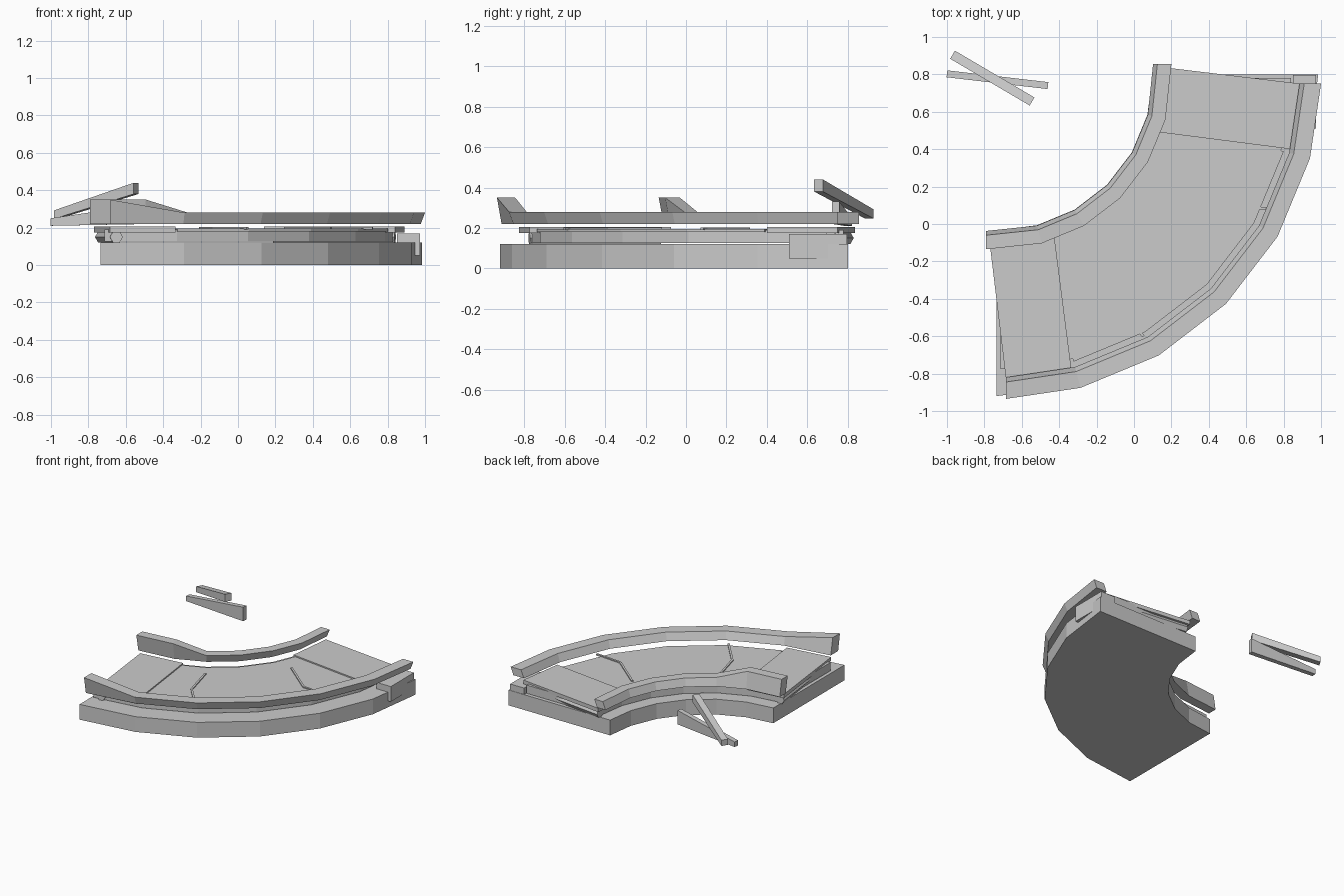
import bpy, bmesh, math
from mathutils import Vector

if "Cube" in bpy.data.objects:
    bpy.data.objects.remove(bpy.data.objects["Cube"])

CX, CY = -0.735, 0.80          # centre of the bend
STEPS = 6                      # 15 degree segments


def mesh_from_rings(name, rings):
    """Loft closed rings of points and cap both ends."""
    bm = bmesh.new()
    vs = [[bm.verts.new(p) for p in ring] for ring in rings]
    n = len(vs[0])
    for a, b in zip(vs, vs[1:]):
        for i in range(n):
            j = (i + 1) % n
            bm.faces.new((a[i], a[j], b[j], b[i]))
    bm.faces.new(vs[0][::-1])
    bm.faces.new(vs[-1])
    bmesh.ops.recalc_face_normals(bm, faces=bm.faces)
    me = bpy.data.meshes.new(name)
    bm.to_mesh(me)
    bm.free()
    ob = bpy.data.objects.new(name, me)
    bpy.context.collection.objects.link(ob)
    return ob


def arc_point(i, r, z, ext):
    """Point on the bend; the two ends are moved along the path by ext."""
    a = -math.radians(90) * i / STEPS
    x, y = CX + r * math.cos(a), CY + r * math.sin(a)
    if i == 0:
        y += ext
    if i == STEPS:
        x -= ext
    return (x, y, z)


def arc_solid(name, profile, ext=0.0, first=0, last=STEPS):
    """profile(i) gives the (radius, z) cross-section at station i."""
    return mesh_from_rings(name, [[arc_point(i, r, z, ext) for r, z in profile(i)]
                                  for i in range(first, last + 1)])


def rect(r0, r1, z0, z1):
    return lambda i: [(r0, z0), (r1, z0), (r1, z1), (r0, z1)]


def rail(b0, b1, t0, t1, raised):
    def profile(i):
        top = 0.35 if i in raised else 0.28
        return [(b0, 0.22), (b1, 0.22), (t1, top), (t0, top)]
    return profile


def slab(name, pts, z0, z1):
    return mesh_from_rings(name, [[(x, y, z) for x, y in pts] for z in (z0, z1)])


def mirror(p):
    """Reflect across the diagonal of the bend."""
    return (0.065 - p[1], 0.065 - p[0])


def bar(name, a, b, width, ha, hb):
    """Four-sided bar between two points with a height at each end."""
    a, b = Vector(a), Vector(b)
    d = b - a
    side = Vector((-d.y, d.x, 0)).normalized() * width / 2
    rings = []
    for p, h in ((a, ha), (b, hb)):
        up = Vector((0, 0, h / 2))
        rings.append([p - side - up, p + side - up, p + side + up, p - side + up])
    return mesh_from_rings(name, rings)


def roller(name, a, b, z, radius):
    a, b = Vector((*a, z)), Vector((*b, z))
    side = (b - a).cross(Vector((0, 0, 1))).normalized()
    ring = [side * radius * math.cos(t) + Vector((0, 0, radius * math.sin(t)))
            for t in (k * math.pi / 3 for k in range(6))]
    return mesh_from_rings(name, [[p + q for q in ring] for p in (a, b)])


# base and conveyor bed
arc_solid("base", rect(0.835, 1.72, 0.0, 0.12))
arc_solid("belt_body", rect(0.93, 1.575, 0.125, 0.19), ext=-0.02)
arc_solid("belt_top", rect(0.95, 1.59, 0.18, 0.195), first=1, last=5)

# guard rails, raised at the entry end
arc_solid("outer_rail", rail(1.62, 1.712, 1.645, 1.735, (6,)), ext=-0.05)
arc_solid("inner_rail", rail(0.837, 0.91, 0.86, 0.935, (5, 6)), ext=0.055)

# end plates and end rollers on both ends
plate = [(0.14, 0.49), (0.84, 0.40), (0.89, 0.75), (0.18, 0.835)]
ends = [(0.19, 0.795), (0.84, 0.715)]
for side, f in (("exit", lambda p: p), ("entry", mirror)):
    slab(side + "_plate", [f(p) for p in plate], 0.175, 0.205)
    roller(side + "_roller", f(ends[0]), f(ends[1]), 0.15, 0.035)

# drive housing at the outer exit corner
slab("drive_housing", [(0.85, 0.51), (0.972, 0.51), (0.972, 0.797), (0.85, 0.797)], 0.05, 0.17)

# belt chevrons
chevrons = [[(-0.20, -0.12), (-0.13, -0.39), (0.05, -0.60)],
            [(0.25, 0.31), (0.50, 0.10), (0.72, 0.08)]]
for c, pts in enumerate(chevrons):
    for s in range(2):
        bar(f"chevron_{c}_{s}", (*pts[s], 0.197), (*pts[s + 1], 0.197), 0.015, 0.012, 0.012)

# two loose beams beside the bend
bar("lower_beam", (-1.0, 0.803, 0.23), (-0.46, 0.74, 0.275), 0.037, 0.04, 0.11)
bar("upper_beam", (-0.97, 0.905, 0.27), (-0.545, 0.655, 0.41), 0.05, 0.045, 0.06)
